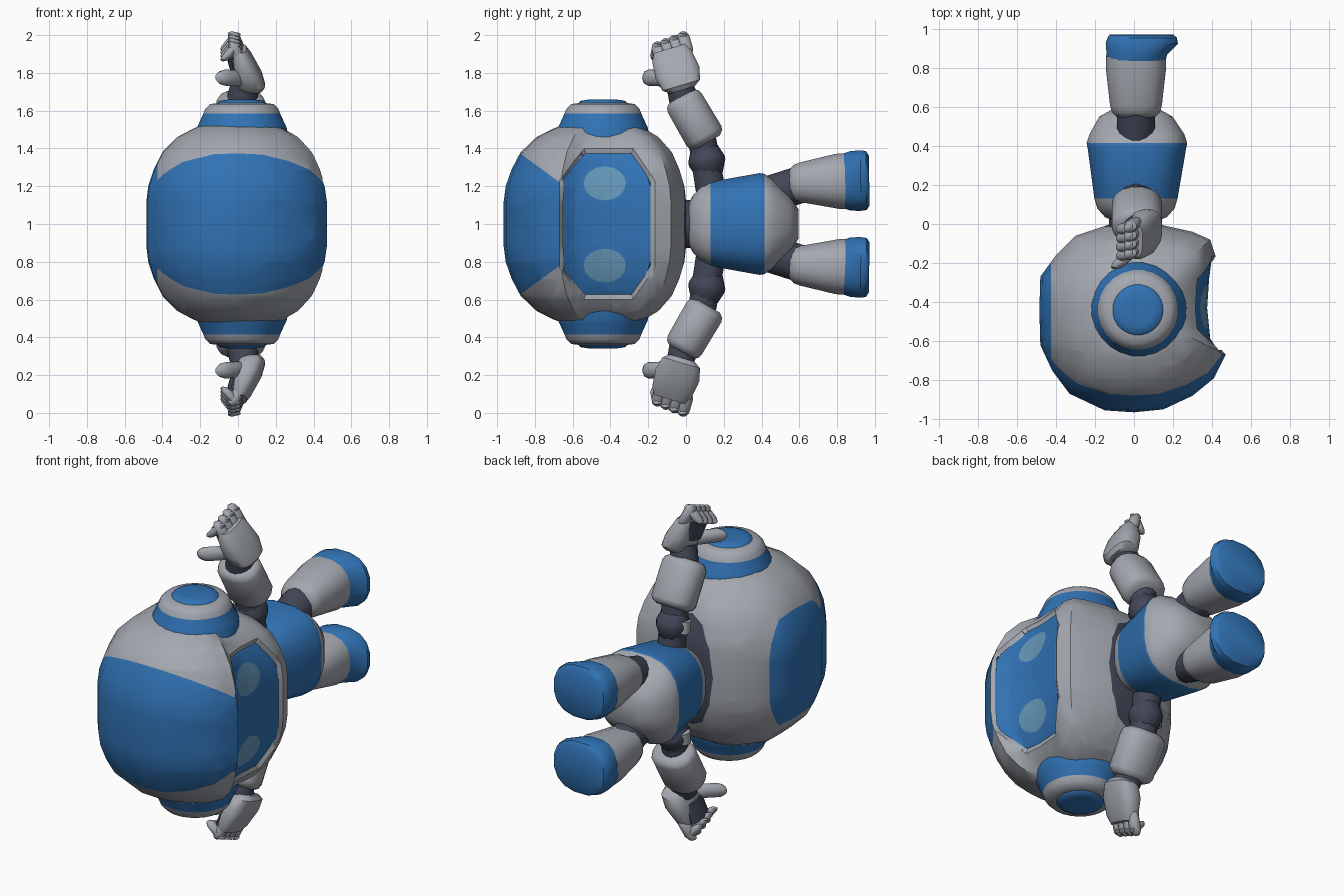
import bpy, bmesh, math
from mathutils import Vector

cube = bpy.data.objects.get("Cube")
if cube:
    bpy.data.objects.remove(cube)


def material(name, rgb):
    m = bpy.data.materials.new(name)
    m.use_nodes = True
    m.diffuse_color = (*rgb, 1)
    node = m.node_tree.nodes["Principled BSDF"]
    node.inputs["Base Color"].default_value = (*rgb, 1)
    node.inputs["Roughness"].default_value = 0.6
    return m


MATS = [material("light_grey", (0.37, 0.39, 0.43)),
        material("blue", (0.03, 0.17, 0.46)),
        material("dark_grey", (0.055, 0.062, 0.095)),
        material("eye_blue", (0.13, 0.31, 0.48))]
GREY, BLUE, DARK, EYE = range(4)


def finish(name, bm, angle=42):
    me = bpy.data.meshes.new(name)
    bm.to_mesh(me)
    bm.free()
    for m in MATS:
        me.materials.append(m)
    ob = bpy.data.objects.new(name, me)
    bpy.context.collection.objects.link(ob)
    me.polygons.foreach_set("use_smooth", [True] * len(me.polygons))
    me.set_sharp_from_angle(angle=math.radians(angle))
    return ob


def skin(rings, mats):
    """Bridge equal rings of points and close both ends."""
    bm = bmesh.new()
    vs = [[bm.verts.new(p) for p in ring] for ring in rings]
    n = len(vs[0])
    for k in range(len(vs) - 1):
        for i in range(n):
            j = (i + 1) % n
            f = bm.faces.new((vs[k][i], vs[k][j], vs[k + 1][j], vs[k + 1][i]))
            f.material_index = mats[k % len(mats)]
    bm.faces.new(vs[0][::-1]).material_index = mats[0]
    bm.faces.new(vs[-1]).material_index = mats[-1]
    bmesh.ops.recalc_face_normals(bm, faces=bm.faces)
    return bm


def loft(name, stations, mats, side=1, power=2.0, n=16):
    """Stations are (x, y, height from mid plane, half width in x, half depth)."""
    pts = [Vector((s[0], s[1], 1 + side * s[2])) for s in stations]
    axis = pts[-1] - pts[0]
    across = axis.cross(Vector((1, 0, 0))).normalized()
    rings = []
    for p, s in zip(pts, stations):
        ring = []
        for i in range(n):
            t = 2 * math.pi * (i + 0.5) / n
            c, d = math.cos(t), math.sin(t)
            u = math.copysign(abs(c) ** (2 / power), c) * s[3]
            v = math.copysign(abs(d) ** (2 / power), d) * s[4]
            ring.append(p + Vector((u, 0, 0)) + across * v)
        rings.append(ring)
    return finish(name, skin(rings, mats))


def capsule(name, a, b, r, mat, side=1):
    """Round-ended rod from a to b."""
    a, b = Vector(a), Vector(b)
    d = (b - a).normalized()
    st = []
    for base, angles in ((a, (-80, -45, 0)), (b, (0, 45, 80))):
        for t in angles:
            t = math.radians(t)
            w = r * math.cos(t)
            st.append((*(base + d * r * math.sin(t)), w, w))
    return loft(name, st, [mat], side, n=10)


def split(bm, faces, co, no):
    geom = {g for f in faces for g in (f, *f.edges, *f.verts)}
    bmesh.ops.bisect_plane(bm, geom=list(geom), dist=1e-4, plane_co=co, plane_no=no)


def cut_shape(bm, poly, axes, test):
    """Cut a convex outline, seen along one axis, and return its inner faces."""
    mid = sum((Vector(p) for p in poly), Vector((0, 0))) / len(poly)
    planes = []

    def inner():
        return [f for f in bm.faces if test(f.calc_center_median())
                and all((f.calc_center_median() - c).dot(o) < 0 for c, o in planes)]
    for k, p in enumerate(poly):
        p, q = Vector(p), Vector(poly[(k + 1) % len(poly)])
        nrm = Vector((q.y - p.y, p.x - q.x)).normalized()
        if nrm.dot(mid - p) > 0:
            nrm = -nrm
        co, no = Vector((0, 0, 0)), Vector((0, 0, 0))
        for ax, u, v in zip(axes, p, nrm):
            co[ax], no[ax] = u, v
        split(bm, inner(), co, no)
        planes.append((co, no))
    return inner()


def ellipse(cx, cy, rx, ry, n):
    return [(cx + rx * math.cos(2 * math.pi * i / n), cy + ry * math.sin(2 * math.pi * i / n))
            for i in range(n)]


# Head shell: one plan outline, shrinking toward both ears
OUTLINE = [(0.47, -0.67), (0.41, -0.79), (0.3, -0.88), (0.15, -0.95), (0, -0.965),
           (-0.15, -0.955), (-0.33, -0.87), (-0.42, -0.75), (-0.48, -0.62), (-0.485, -0.44),
           (-0.48, -0.27), (-0.4, -0.16), (-0.3, -0.06), (-0.12, 0), (0.12, 0), (0.3, -0.04),
           (0.39, -0.08), (0.42, -0.17), (0.405, -0.28), (0.395, -0.43), (0.41, -0.58)]
HALF = [(0.52, 0.42), (0.505, 0.5), (0.46, 0.67), (0.38, 0.83), (0.29, 0.92), (0.2, 0.98), (0.12, 1)]
LEVELS = [(-h, s) for h, s in HALF] + [(h, s) for h, s in HALF[::-1]]
head = skin([[(0.01 + (x - 0.01) * s, -0.44 + (y + 0.44) * s, 1 + h) for x, y in OUTLINE]
             for h, s in LEVELS], [GREY])

# Blue helmet band and back panel
SLOPE = 1.36
for co, no in (((0, -0.65, 1), (0, 1, 0)), ((-0.425, 0, 1), (1, 0, 0)),
               ((0, -0.37, 1), (0, 1, SLOPE)), ((0, -0.37, 1), (0, 1, -SLOPE))):
    split(head, head.faces, co, no)
for f in head.faces:
    c = f.calc_center_median()
    if c.x < -0.425 or (c.y < -0.65 and c.y + SLOPE * abs(c.z - 1) < -0.37):
        f.material_index = BLUE

# Recessed visor with two eyes
visor = [(-0.54, 1.4), (-0.28, 1.4), (-0.165, 1.23), (-0.165, 0.77),
         (-0.28, 0.6), (-0.54, 0.6), (-0.67, 0.77), (-0.67, 1.23)]
faces = cut_shape(head, visor, (1, 2), lambda c: c.x > 0.1)
for f in faces:
    f.material_index = BLUE
rim = bmesh.ops.inset_region(head, faces=faces, thickness=0.018, depth=-0.02,
                             use_even_offset=True, use_boundary=True)
for f in rim["faces"]:
    f.material_index = GREY
for z in (0.78, 1.215):
    for f in cut_shape(head, ellipse(-0.43, z, 0.112, 0.09, 16), (1, 2), lambda c: c.x > 0.1):
        f.material_index = EYE

# Dark neck opening under the head
for f in cut_shape(head, ellipse(0, 1, 0.17, 0.34, 12), (0, 2), lambda c: c.y > -0.2):
    f.material_index = DARK
finish("head", head, 38)

# Neck and torso
loft("neck", [(0, -0.05, 0, 0.13, 0.13), (0, 0.1, 0, 0.13, 0.13)], [DARK])
loft("torso", [(0.01, 0.015, 0, 0.11, 0.11), (0.01, 0.035, 0, 0.16, 0.15),
               (0.01, 0.08, 0, 0.2, 0.2), (0.01, 0.13, 0, 0.215, 0.225),
               (0.015, 0.39, 0, 0.255, 0.272), (0.015, 0.415, 0, 0.26, 0.268),
               (0.015, 0.46, 0, 0.245, 0.235), (0.01, 0.55, 0, 0.19, 0.15),
               (0.01, 0.595, 0, 0.11, 0.08)],
     [GREY, GREY, GREY, BLUE, BLUE, GREY, GREY, GREY], power=2.7, n=20)

for side, tag in ((1, "upper"), (-1, "lower")):
    # Stepped ear disc
    loft("ear_" + tag, [(0.02, -0.44, h, r, r) for h, r in
                        ((0.46, 0.25), (0.51, 0.24), (0.53, 0.23), (0.585, 0.205), (0.61, 0.195),
                         (0.635, 0.17), (0.64, 0.13), (0.652, 0.12), (0.658, 0.08))],
         [BLUE, BLUE, BLUE, GREY, GREY, GREY, BLUE, BLUE], side, n=24)

    # Leg: hip, shin, boot
    loft("hip_" + tag, [(0.01, 0.42, 0.15, 0.1, 0.1), (0.01, 0.64, 0.22, 0.1, 0.1)], [DARK], side)
    loft("leg_" + tag, [(0.01, 0.55, 0.21, 0.1, 0.075), (0.01, 0.575, 0.215, 0.125, 0.1),
                        (0.01, 0.61, 0.22, 0.135, 0.108), (0.01, 0.8, 0.226, 0.157, 0.148),
                        (0.01, 0.86, 0.228, 0.155, 0.15)], [GREY], side, 2.4)
    loft("boot_" + tag, [(0.01, 0.83, 0.228, 0.152, 0.146), (0.015, 0.87, 0.228, 0.158, 0.16),
                         (0.04, 0.925, 0.23, 0.188, 0.163), (0.042, 0.955, 0.23, 0.18, 0.158),
                         (0.038, 0.97, 0.23, 0.165, 0.135)], [BLUE], side, 2.4)

    # Arm: shoulder ball, elbow, sleeve, wrist
    capsule("shoulder_" + tag, (0.01, 0.112, 0.325), (0.01, 0.108, 0.345), 0.098, DARK, side)
    loft("upper_arm_" + tag, [(0.01, 0.13, 0.18, 0.08, 0.08), (0.01, 0.08, 0.48, 0.075, 0.075)],
         [DARK], side)
    loft("shoulder_cap_" + tag, [(-0.07, 0.115, 0.3, 0.03, 0.035), (-0.07, 0.105, 0.37, 0.03, 0.035)],
         [GREY], side)
    loft("sleeve_" + tag, [(0.015, 0.115, 0.432, 0.09, 0.075), (0.015, 0.106, 0.447, 0.12, 0.1),
                           (0.015, 0.096, 0.465, 0.13, 0.108), (0.015, -0.006, 0.64, 0.13, 0.105),
                           (0.015, -0.018, 0.662, 0.118, 0.097), (0.015, -0.026, 0.676, 0.09, 0.075)],
         [GREY], side, 2.3)
    loft("wrist_" + tag, [(0.02, -0.01, 0.65, 0.085, 0.08), (0.04, -0.04, 0.76, 0.075, 0.07)],
         [DARK], side)

    # Hand: palm slab, dark inner palm, curled fingers and thumb
    loft("palm_" + tag, [(0.07, -0.02, 0.71, 0.06, 0.07), (0.07, -0.025, 0.735, 0.075, 0.105),
                         (0.05, -0.045, 0.8, 0.075, 0.122), (0.02, -0.075, 0.89, 0.055, 0.11),
                         (0.005, -0.085, 0.93, 0.04, 0.09)], [GREY], side, 2.8)
    loft("inner_palm_" + tag, [(-0.005, -0.055, 0.79, 0.03, 0.07), (-0.035, -0.08, 0.9, 0.03, 0.08)],
         [DARK], side)
    for k in range(4):
        y, top = -0.15 + 0.045 * k, 0.905 + 0.018 * k
        knuckle = (-0.02, y, top + 0.03)
        capsule(f"finger_{tag}_{k + 1}", (0.01, y + 0.02, top - 0.04), knuckle, 0.034, GREY, side)
        capsule(f"fingertip_{tag}_{k + 1}", knuckle, (-0.06, y - 0.01, top - 0.02), 0.03, GREY, side)
    capsule("thumb_" + tag, (0.02, -0.1, 0.77), (-0.07, -0.2, 0.775), 0.043, GREY, side)
